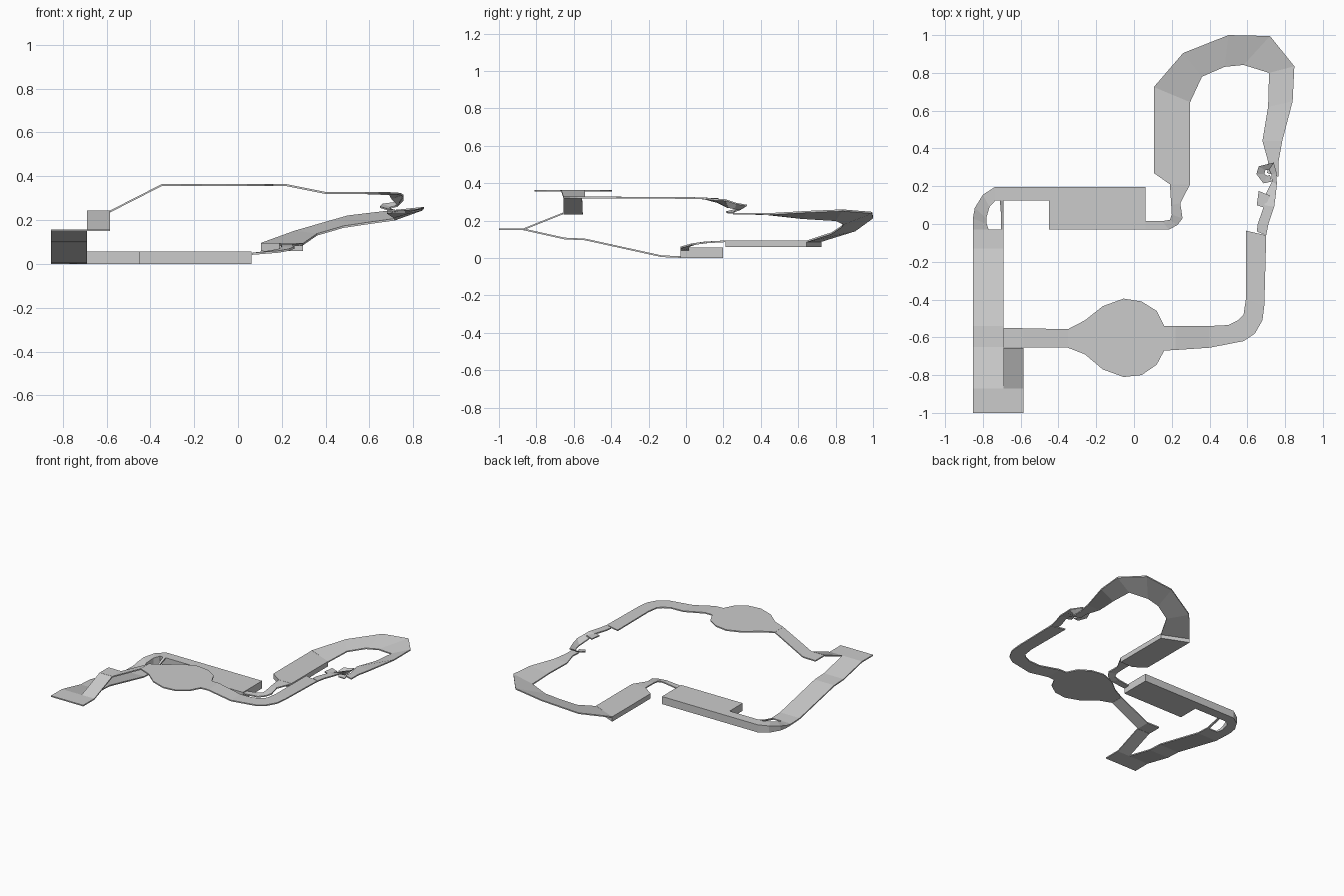
import bpy, bmesh


def skin(name, bm):
    bmesh.ops.recalc_face_normals(bm, faces=bm.faces)
    me = bpy.data.meshes.new(name)
    bm.to_mesh(me)
    bm.free()
    ob = bpy.data.objects.new(name, me)
    bpy.context.collection.objects.link(ob)
    return ob


def strip(name, rows, thick=0.009, base=None):
    """Track ribbon: each row is left edge xyz, right edge xyz of the top surface."""
    bm = bmesh.new()
    rings = []
    for a, b, c, d, e, f in rows:
        zl = base if base is not None else c - thick
        zr = base if base is not None else f - thick
        rings.append([bm.verts.new(p) for p in
                      ((a, b, c), (d, e, f), (d, e, zr), (a, b, zl))])
    for p, q in zip(rings, rings[1:]):
        for i in range(4):
            j = (i + 1) % 4
            bm.faces.new((p[i], p[j], q[j], q[i]))
    bm.faces.new(rings[0])
    bm.faces.new(rings[-1])
    return skin(name, bm)


def slab(name, outline, z0, z1):
    """Flat plate extruded from a top-view outline."""
    bm = bmesh.new()
    f = bm.faces.new([bm.verts.new((x, y, z0)) for x, y in outline])
    r = bmesh.ops.extrude_face_region(bm, geom=[f])
    for v in r["geom"]:
        if isinstance(v, bmesh.types.BMVert):
            v.co.z = z1
    return skin(name, bm)


# Long ramp down the left side
strip("long_ramp", [(-0.853, y, z, -0.69, y, z) for y, z in
      ((-1, .158), (-.87, .158), (-.65, .109), (-.54, .104), (-.13, .014), (-.03, .01))])

# Corner landing and steep ramp back up
slab("corner_landing", [(-.69, -1), (-.585, -1), (-.585, -.87), (-.69, -.87)], .149, .158)
strip("steep_ramp", [(-.69, y, z, -.585, y, z) for y, z in
      ((-.87, .158), (-.657, .243))])

# Landing and ramp up to the round platform
strip("upper_ramp", [(x, y, z, x, -.655, z) for x, y, z in
      ((-.69, -.55, .243), (-.585, -.552, .243), (-.35, -.557, .363))])

# Round platform
upper = [(-.35, -.557), (-.26, -.51), (-.165, -.435), (-.055, -.395),
         (.04, -.41), (.12, -.46), (.16, -.54), (.22, -.54)]
lower = [(-.35, -.655), (-.26, -.69), (-.165, -.77), (-.055, -.81),
         (.04, -.80), (.12, -.745), (.16, -.67), (.22, -.667)]
slab("round_platform", upper + lower[::-1], .355, .364)

# High bend on the right side
strip("high_bend", [
    (.22, -.54, .364, .22, -.667, .364),
    (.40, -.54, .328, .40, -.655, .328),
    (.50, -.535, .328, .58, -.62, .328),
    (.55, -.51, .328, .64, -.58, .328),
    (.58, -.48, .328, .68, -.51, .328),
    (.592, -.40, .328, .69, -.43, .328),
    (.592, -.035, .326, .70, -.06, .326)])

# Narrow broken track with side ledge
strip("narrow_track", [
    (.65, -.04, .326, .70, -.06, .326),
    (.655, 0, .326, .712, 0, .326),
    (.69, .10, .324, .742, .09, .324),
    (.70, .165, .305, .75, .15, .318),
    (.73, .225, .275, .756, .21, .315)])
slab("side_ledge", [(.65, .10), (.692, .085), (.72, .15), (.66, .175)][::-1], .314, .322)

# Tight curl dropping to the lower loop
strip("curl", [
    (.73, .225, .275, .756, .21, .315),
    (.728, .26, .268, .755, .27, .295),
    (.715, .288, .264, .74, .325, .285),
    (.695, .285, .26, .66, .305, .275),
    (.69, .265, .255, .648, .265, .262),
    (.705, .255, .25, .685, .215, .25),
    (.72, .26, .244, .73, .225, .244)], .007)

# Banked lower loop
strip("banked_loop", [
    (.705, .27, .242, .765, .25, .242),
    (.71, .33, .242, .765, .33, .242),
    (.68, .44, .238, .785, .44, .24),
    (.71, .62, .218, .84, .65, .252),
    (.715, .80, .207, .849, .835, .26),
    (.58, .842, .188, .72, .995, .247),
    (.48, .832, .173, .50, 1.0, .221),
    (.36, .78, .138, .26, .905, .152),
    (.297, .645, .094, .105, .725, .096)])

# Thick lower deck
slab("lower_deck", [(.105, .725), (.105, .27), (.19, .21), (.297, .21), (.297, .645)], .058, .095)

# Link between the two thick decks
strip("deck_link", [
    (.19, .21, .094, .297, .21, .094),
    (.197, .10, .088, .245, .11, .088),
    (.20, .05, .080, .257, .03, .078),
    (.19, .022, .070, .23, -.005, .068),
    (.15, .015, .062, .185, -.03, .06),
    (.06, .015, .05, .06, -.03, .05)])

# Thick front deck with its narrow arm
slab("front_deck", [(-.45, -.03), (.062, -.03), (.062, .197), (-.735, .197),
                    (-.735, .125), (-.45, .125)], 0, .057)

# Corner curve joining the arm to the long ramp
strip("corner_curve", [
    (-.735, .123, .057, -.735, .197, .057),
    (-.765, .09, .048, -.80, .155, .050),
    (-.782, .03, .030, -.843, .085, .035),
    (-.78, 0, .018, -.853, .03, .02),
    (-.77, -.03, .01, -.853, -.03, .01)], base=0)

# Thin inner branch beside the corner
strip("inner_branch", [
    (-.705, -.03, .01, -.69, -.03, .01),
    (-.705, .06, .032, -.69, .06, .032),
    (-.71, .125, .057, -.69, .125, .057)])
